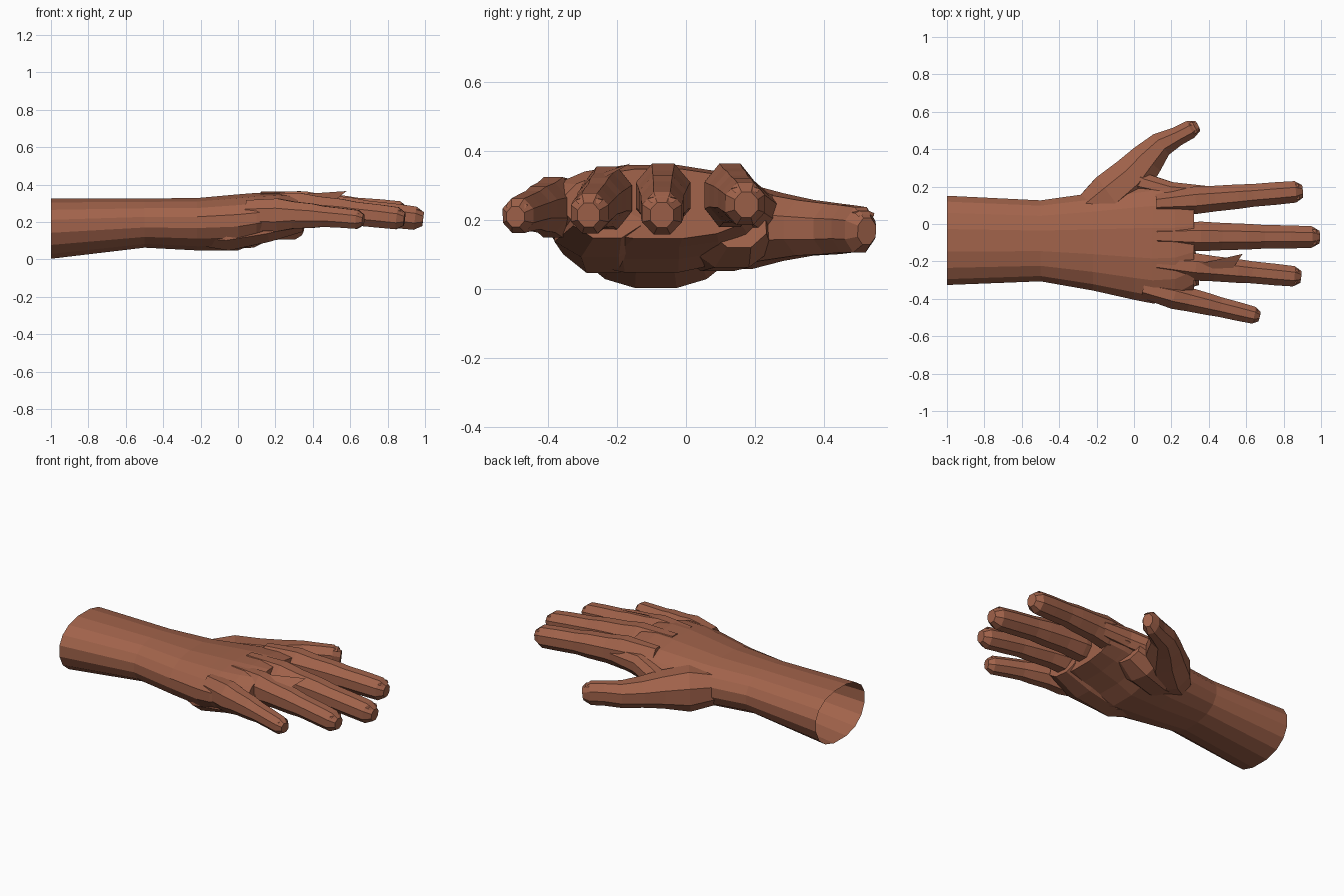
import bpy, bmesh, math
from mathutils import Vector

cube = bpy.data.objects.get("Cube")
if cube:
    bpy.data.objects.remove(cube, do_unlink=True)

skin = bpy.data.materials.new("warm brown skin")
skin.use_nodes = True
skin.diffuse_color = (0.36, 0.125, 0.07, 1)
skin.node_tree.nodes["Principled BSDF"].inputs["Base Color"].default_value = (0.36, 0.125, 0.07, 1)


def add_object(name, bm):
    bmesh.ops.recalc_face_normals(bm, faces=bm.faces)
    mesh = bpy.data.meshes.new(name)
    bm.to_mesh(mesh)
    bm.free()
    mesh.materials.append(skin)
    ob = bpy.data.objects.new(name, mesh)
    bpy.context.collection.objects.link(ob)
    return ob


def skin_rings(name, rings):
    """Bridge equal rings of points and cap both ends."""
    bm = bmesh.new()
    loops = [[bm.verts.new(p) for p in ring] for ring in rings]
    n = len(loops[0])
    for a, b in zip(loops, loops[1:]):
        for i in range(n):
            j = (i + 1) % n
            bm.faces.new((a[i], a[j], b[j], b[i]))
    bm.faces.new(loops[0])
    bm.faces.new(loops[-1])
    return add_object(name, bm)


def power(v, e):
    return math.copysign(abs(v) ** e, v)


def palm_ring(x, y0, y1, z0, z1, zmid, sides=16):
    """Flattened oval whose widest line sits at zmid."""
    ring = []
    for i in range(sides):
        a = math.tau * (i + 0.5) / sides
        s = power(math.sin(a), 0.95)
        y = (y0 + y1) / 2 + (y1 - y0) / 2 * power(math.cos(a), 0.85)
        ring.append(Vector((x, y, zmid + s * ((z1 - zmid) if s > 0 else (zmid - z0)))))
    return ring


def tube(name, path, sides=8):
    """Loft along (x, y, z, width, height) points."""
    pts = [Vector(p[:3]) for p in path]
    rings = []
    for k, p in enumerate(path):
        d = pts[min(k + 1, len(pts) - 1)] - pts[max(k - 1, 0)]
        side = Vector((-d.y, d.x, 0)).normalized()
        up = d.cross(side).normalized()
        rings.append([pts[k] + side * (p[3] / 2 * math.cos(math.tau * (i + .5) / sides) * 1.06)
                      + up * (p[4] / 2 * math.sin(math.tau * (i + .5) / sides) * 1.06)
                      for i in range(sides)])
    return skin_rings(name, rings)


def nail(name, tip, direction, width, length, height):
    """Thin, gently arched plate lying on a fingertip."""
    d = Vector(direction).normalized()
    s = Vector((-d.y, d.x, 0)).normalized()
    up = d.cross(s)
    bm = bmesh.new()
    rows = []
    for t, w, drop in ((-1, .85, 0), (-.15, 1, .002), (0, .75, .012)):
        c = Vector(tip) + d * (t * length) + up * (height - drop)
        rows.append([bm.verts.new(c + s * (u * w * width / 2) - up * (abs(u) * .012))
                     for u in (-1, -.45, .45, 1)])
    for a, b in zip(rows, rows[1:]):
        for i in range(3):
            bm.faces.new((a[i], a[i + 1], b[i + 1], b[i]))
    bmesh.ops.solidify(bm, geom=bm.faces[:], thickness=0.008)
    return add_object(name, bm)


# Forearm, wrist and palm
hand = skin_rings("hand", [palm_ring(*s) for s in (
    (-1.0, -.33, .155, .00, .328, .18),
    (-.5, -.31, .13, .06, .328, .20),
    (-.22, -.36, .17, .045, .33, .20),
    (0, -.41, .21, .045, .35, .21),
    (.1, -.43, .225, .085, .358, .22),
    (.22, -.42, .22, .12, .362, .235),
    (.32, -.36, .20, .145, .35, .245))])

# Four fingers: knuckle, phalanges with slightly swollen joints, blunt tip
fingers = {
    "index_finger": ((.12, .11, .27), (.90, .175, .245), .15, .125),
    "middle_finger": ((.12, -.065, .28), (.99, -.07, .215), .165, .125),
    "ring_finger": ((.12, -.21, .27), (.89, -.283, .215), .15, .118),
    "little_finger": ((.05, -.345, .235), (.67, -.495, .21), .15, .098),
}
profile = ((0, .7, .9), (.27, 1.05, 1.12), (.40, 1, 1), (.56, .98, 1),
           (.66, .93, .92), (.82, .95, .97), (.95, .93, .93), (1, .55, .55))
parts, nails = [], []
for name, (base, tip, w0, w1) in fingers.items():
    a, b = Vector(base), Vector(tip)
    path = []
    for t, fw, fh in profile:
        p = a.lerp(b, t)
        w = w0 + (w1 - w0) * t
        h = .185 + (w1 + .012 - .185) * min(1, t * 1.25)
        path.append((p.x, p.y, p.z + .012 * math.sin(math.pi * t), w * fw, h * fh))
    parts.append(tube(name, path))
    nails.append(nail(name + "_nail", b - (b - a) * .012, b - a + Vector((0, 0, -.03)),
                      w1 * .68, .085, w1 * .47))

# Thumb with its fleshy root
parts.append(tube("thumb", (
    (-.27, .06, .19, .16, .18), (-.13, .15, .18, .25, .25), (-.01, .25, .18, .235, .20),
    (.07, .345, .178, .19, .165), (.145, .425, .175, .14, .15), (.23, .468, .175, .105, .14),
    (.30, .505, .172, .10, .135), (.34, .525, .168, .06, .08))))
nails.append(nail("thumb_nail", (.333, .522, .172), (.85, .45, -.05), .065, .075, .062))

# Palm pads: thumb mound and outer heel
parts.append(tube("thumb_pad", (
    (-.22, .06, .15, .12, .12), (-.1, .09, .145, .24, .19), (.06, .13, .15, .25, .18),
    (.17, .15, .19, .17, .15))))
parts.append(tube("heel_pad", (
    (-.25, -.2, .14, .12, .12), (-.05, -.24, .14, .24, .19), (.15, -.25, .17, .27, .16),
    (.33, -.23, .21, .2, .13))))

# Web between thumb and index finger
parts.append(tube("thumb_web", (
    (-.04, .25, .20, .16, .13), (.06, .215, .22, .11, .12), (.2, .18, .25, .09, .13),
    (.38, .165, .26, .08, .1))))

# Weld everything into one skin, then open the forearm end
for part in parts:
    mod = hand.modifiers.new("weld", "BOOLEAN")
    mod.operation = "UNION"
    mod.solver = "EXACT"
    mod.object = part
bpy.context.view_layer.update()
welded = bpy.data.meshes.new_from_object(hand.evaluated_get(bpy.context.evaluated_depsgraph_get()))
hand.modifiers.clear()
hand.data = welded
for part in parts:
    bpy.data.objects.remove(part, do_unlink=True)
bm = bmesh.new()
bm.from_mesh(welded)
ends = [f for f in bm.faces if all(v.co.x < -.999 for v in f.verts)]
bmesh.ops.delete(bm, geom=ends, context="FACES")
bm.to_mesh(welded)
bm.free()

# Pointed fold of skin between middle and ring fingers
bm = bmesh.new()
outline = ((.33, -.28, .325), (.53, -.235, .325), (.58, -.16, .365), (.36, -.21, .35))
bm.faces.new([bm.verts.new(p) for p in outline])
bmesh.ops.solidify(bm, geom=bm.faces[:], thickness=0.006)
add_object("skin_fold", bm)
